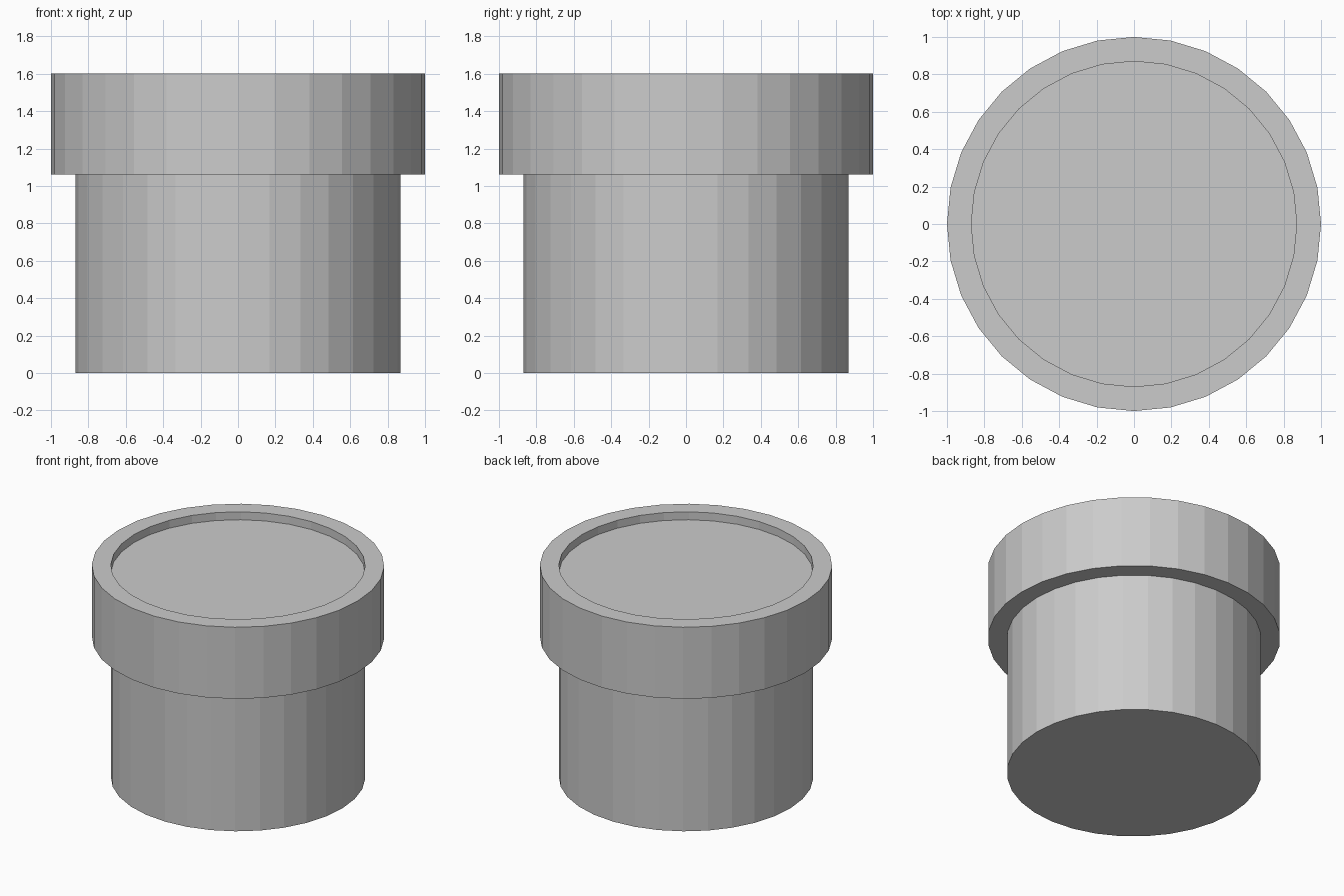
import bpy, bmesh
from math import cos, sin, tau

if "Cube" in bpy.data.objects:
    bpy.data.objects.remove(bpy.data.objects["Cube"])

SIDES = 32
BODY_R, RIM_R = 0.87, 1.0
RIM_BOTTOM, FLOOR, TOP = 1.06, 1.54, 1.6

# Outline from the base edge, out around the rim, and down into the recess
profile = [(BODY_R, 0), (BODY_R, RIM_BOTTOM), (RIM_R, RIM_BOTTOM),
           (RIM_R, TOP), (BODY_R, TOP), (BODY_R, FLOOR)]


def lathe(name, outline):
    """Turn an outline around z, closing both ends with flat discs."""
    bm = bmesh.new()
    rings = [[bm.verts.new((r * cos(tau * i / SIDES), r * sin(tau * i / SIDES), z))
              for i in range(SIDES)] for r, z in outline]
    for low, high in zip(rings, rings[1:]):
        for i in range(SIDES):
            j = (i + 1) % SIDES
            bm.faces.new((low[i], low[j], high[j], high[i]))
    bm.faces.new(rings[0][::-1])
    bm.faces.new(rings[-1])
    bmesh.ops.recalc_face_normals(bm, faces=bm.faces)
    mesh = bpy.data.meshes.new(name)
    bm.to_mesh(mesh)
    bm.free()
    obj = bpy.data.objects.new(name, mesh)
    bpy.context.collection.objects.link(obj)
    return obj


# Pipe with a wide collar and a shallow recessed top
lathe("collared_pipe", profile)
